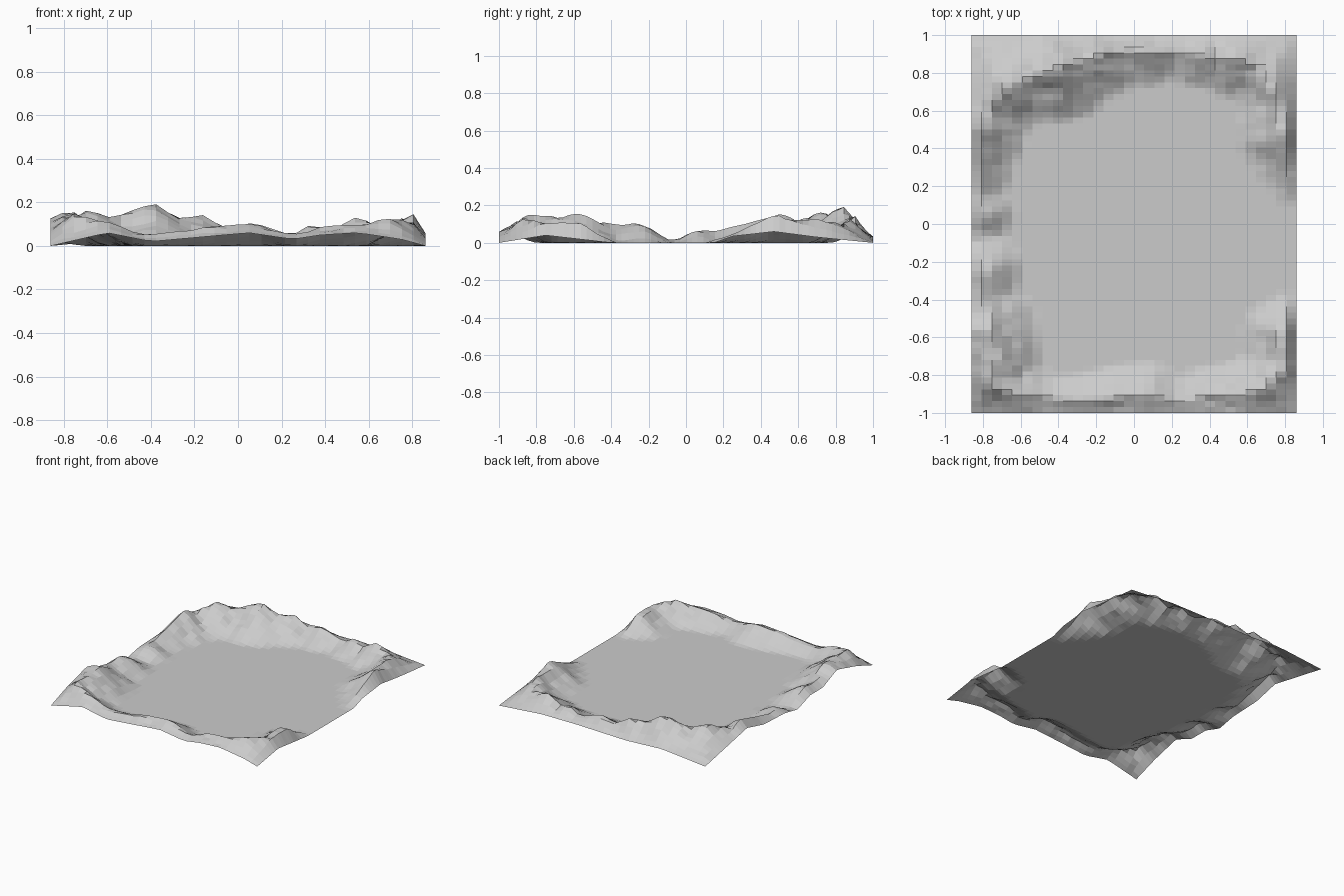
import bpy, bmesh, math
from mathutils import Vector, noise

if "Cube" in bpy.data.objects:
    bpy.data.objects.remove(bpy.data.objects["Cube"])

HX, HY = 0.86, 1.0
NX, NY = 32, 64

# Mountain crest running round the valley: x, y, height
RIDGE = [
    (.86, .1, 0), (.85, .2, .05), (.82, .35, .1), (.8, .5, .16), (.77, .65, .13),
    (.73, .76, .13), (.66, .84, .1), (.55, .88, .14), (.42, .88, .07), (.35, .9, .11),
    (.25, .91, .05), (.07, .91, .11), (-.05, .93, .09), (-.19, .9, .155),
    (-.26, .87, .13), (-.4, .84, .205), (-.57, .77, .13), (-.68, .72, .17),
    (-.78, .6, .12), (-.82, .5, .16), (-.81, .3, .1), (-.8, .15, .06), (-.78, .06, .08),
    (-.83, -.03, .025), (-.83, -.12, .03), (-.79, -.25, .12), (-.8, -.4, .1),
    (-.76, -.55, .155), (-.72, -.68, .15), (-.76, -.84, .15), (-.62, -.9, .12),
    (-.45, -.92, .06), (-.3, -.93, .07), (-.1, -.92, .1), (.08, -.9, .1),
    (.25, -.94, .05), (.38, -.91, .09), (.55, -.9, .1), (.7, -.86, .13),
    (.79, -.77, .12), (.79, -.6, .13), (.83, -.48, .06), (.86, -.38, 0)]

# Height of the open outer edges along each side
FRONT = [(-.86, 0), (-.6, .06), (-.4, .02), (.05, .06), (.25, .03), (.38, .05), (.55, .06), (.75, .03), (.86, 0)]
BACK = [(-.86, 0), (-.5, .035), (-.2, .02), (.2, .03), (.5, .03), (.86, 0)]
RIGHT = [(-1, 0), (-.75, .04), (-.4, 0), (.15, 0), (.25, .035), (.47, .06), (.7, .03), (1, 0)]
LEFT = [(-1, 0), (-.8, .07), (-.57, .13), (-.4, .06), (-.25, .06), (-.1, .01), (.05, .04), (.3, .05), (.5, .1), (.75, .05), (1, 0)]


def lerp_profile(table, t):
    for (a, za), (b, zb) in zip(table, table[1:]):
        if t <= b:
            return za + (zb - za) * max(0, t - a) / (b - a)
    return table[-1][1]


def inside_ridge(x, y):
    hit = False
    for a, b in zip(RIDGE, RIDGE[1:] + RIDGE[:1]):
        if (a[1] > y) != (b[1] > y) and x < a[0] + (y - a[1]) / (b[1] - a[1]) * (b[0] - a[0]):
            hit = not hit
    return hit


def height(x, y):
    inside = inside_ridge(x, y)
    best_d, best_h, inner = 9, 0, 0
    p = Vector((x, y))
    for a, b in zip(RIDGE, RIDGE[1:] + RIDGE[:1]):
        va, vb = Vector(a[:2]), Vector(b[:2])
        ab = vb - va
        t = min(1, max(0, (p - va).dot(ab) / ab.length_squared))
        d = (p - va - ab * t).length
        h = a[2] + (b[2] - a[2]) * t
        if d < best_d:
            best_d, best_h = d, h
        w = .04 + 1.3 * h
        if d < w:
            inner = max(inner, h * (1 - d / w) ** 1.2)
    n = noise.noise(Vector((x * 11, y * 11, 3.1)))
    if inside:
        return inner * (1 + .35 * n * min(1, best_d * 12))
    # Outer slope falls from the crest to the nearest edge
    e, edge = min((HX - x, lerp_profile(RIGHT, y)), (x + HX, lerp_profile(LEFT, y)),
                  (HY - y, lerp_profile(BACK, x)), (y + HY, lerp_profile(FRONT, x)))
    if e < 1e-4:
        return edge
    t = e / (e + best_d)
    return max(0, edge + (best_h - edge) * t ** 1.15) * (1 + .3 * n * t * (1 - t) * 4)


# Terrain sheet: flat valley with raised rim
bm = bmesh.new()
rows = []
for j in range(NY + 1):
    y = -HY + 2 * HY * j / NY
    rows.append([])
    for i in range(NX + 1):
        x = -HX + 2 * HX * i / NX
        rows[-1].append(bm.verts.new((x, y, height(x, y))))
for r0, r1 in zip(rows, rows[1:]):
    for i in range(NX):
        bm.faces.new((r0[i], r0[i + 1], r1[i + 1], r1[i]))
mesh = bpy.data.meshes.new("mountain_terrain")
bm.to_mesh(mesh)
bm.free()
terrain = bpy.data.objects.new("mountain_terrain", mesh)
bpy.context.collection.objects.link(terrain)
